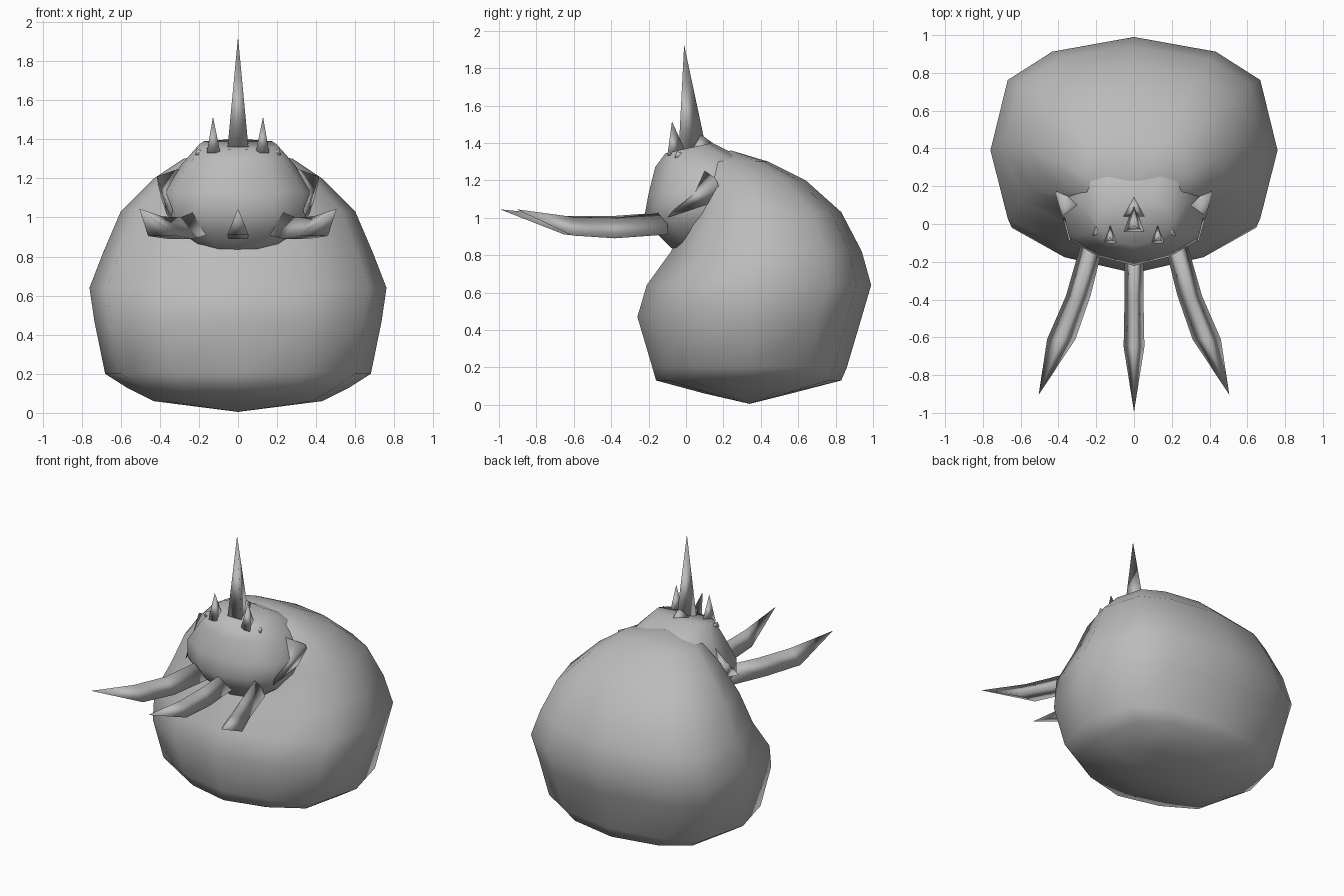
import bpy
from mathutils import Vector

default = bpy.data.objects.get("Cube")
if default:
    bpy.data.objects.remove(default, do_unlink=True)

grey = bpy.data.materials.new("stone grey")
grey.use_nodes = True
colour = (0.5, 0.5, 0.5, 1)
grey.diffuse_color = colour
grey.node_tree.nodes["Principled BSDF"].inputs["Base Color"].default_value = colour

# Half outline of a rounded twelve-sided section, front to back
HALF = [(0, -1), (.5, -.86), (.88, -.6), (1, 0), (.88, .62), (.57, .87), (0, 1)]
OUTLINE = HALF + [(-x, y) for x, y in HALF[-2:0:-1]]


def loft(name, rings, start=None, end=None):
    """Skin equal rings of points; close each end with a pole or a flat cap."""
    n = len(rings[0])
    verts = [p for ring in rings for p in ring]
    faces = [(r * n + i, r * n + (i + 1) % n, (r + 1) * n + (i + 1) % n, (r + 1) * n + i)
             for r in range(len(rings) - 1) for i in range(n)]
    for pole, first, flip in ((start, 0, True), (end, len(verts) - n, False)):
        loop = list(range(first, first + n))
        if flip:
            loop.reverse()
        if pole is None:
            faces.append(loop)
        else:
            verts.append(pole)
            faces += [(loop[i], loop[(i + 1) % n], len(verts) - 1) for i in range(n)]
    mesh = bpy.data.meshes.new(name)
    mesh.from_pydata(verts, [], faces)
    mesh.materials.append(grey)
    mesh.shade_smooth()
    obj = bpy.data.objects.new(name, mesh)
    bpy.context.collection.objects.link(obj)
    return obj


def section(z, front, back, width, tilt=0):
    mid, deep = (front + back) / 2, (back - front) / 2
    return [(x * width, mid + y * deep, z + tilt * (mid + y * deep - front)) for x, y in OUTLINE]


# Round body: height, front, back, half width
body = [(.06, .1, .56, .43), (.13, -.16, .83, .57), (.2, -.18, .86, .68),
        (.47, -.26, .94, .735), (.64, -.21, .99, .76), (.82, -.08, .94, .69),
        (1.03, .0, .83, .6), (1.2, .05, .64, .43), (1.3, .1, .44, .28)]
loft("body", [section(*r) for r in body], (0, .34, .005), (0, .24, 1.36))

# Head bulging from the upper front, its crown sloping up to the rear
head = [(.84, -.08, .3, .2), (.92, -.16, .36, .31), (1.02, -.22, .42, .37),
        (1.13, -.2, .46, .39), (1.27, -.165, .4, .29), (1.345, -.11, .14, .2, .22)]
loft("head", [section(*r) for r in head], (0, .06, .77))


# Three-sided spikes on the crown, with one corner to the rear
def spike(name, x, y, z, width, depth, tip):
    base = [(x - width, y, z), (x + width, y, z), (x, y + depth, z + .02)]
    loft(name, [base], None, tip)


spike("centre_horn", 0, -.04, 1.34, .055, .15, (0, -.01, 1.925))
spike("rear_crest", 0, .03, 1.36, .07, .14, (0, .08, 1.445))
for side, label in ((1, "left"), (-1, "right")):
    spike(label + "_small_horn", side * .125, -.1, 1.33, .035, .1, (side * .128, -.075, 1.515))
    spike(label + "_crown_corner", side * .19, -.06, 1.32, .03, .08, (side * .21, -.05, 1.355))

    # Pointed fold behind each cheek
    fold = [(side * .34, -.1, 1.0), (side * .4, .2, 1.1), (side * .3, .1, 1.25)]
    loft(label + "_cheek_fold", [fold if side > 0 else fold[::-1]], None, (side * .415, .16, 1.21))


# Curved tusks with a flat underside and a ridge on top
def tusk(name, path, tip):
    rings = []
    for (x, y, z), wide, tall in path:
        c = Vector((x, y, z))
        rings.append([c + Vector((-wide, 0, -tall)), c + Vector((wide, 0, -tall)),
                      c + Vector((0, 0, tall))])
    loft(name, rings, None, tip)


tusk("centre_tusk", [((0, -.1, .97), .05, .06), ((0, -.38, .95), .05, .06),
                     ((0, -.65, .96), .055, .05)], (0, -.995, 1.045))
for side, label in ((1, "left"), (-1, "right")):
    tusk(label + "_tusk", [((side * .22, -.1, .97), .06, .06), ((side * .295, -.38, .945), .065, .055),
                           ((side * .385, -.61, .955), .075, .05)], (side * .505, -.905, 1.045))
